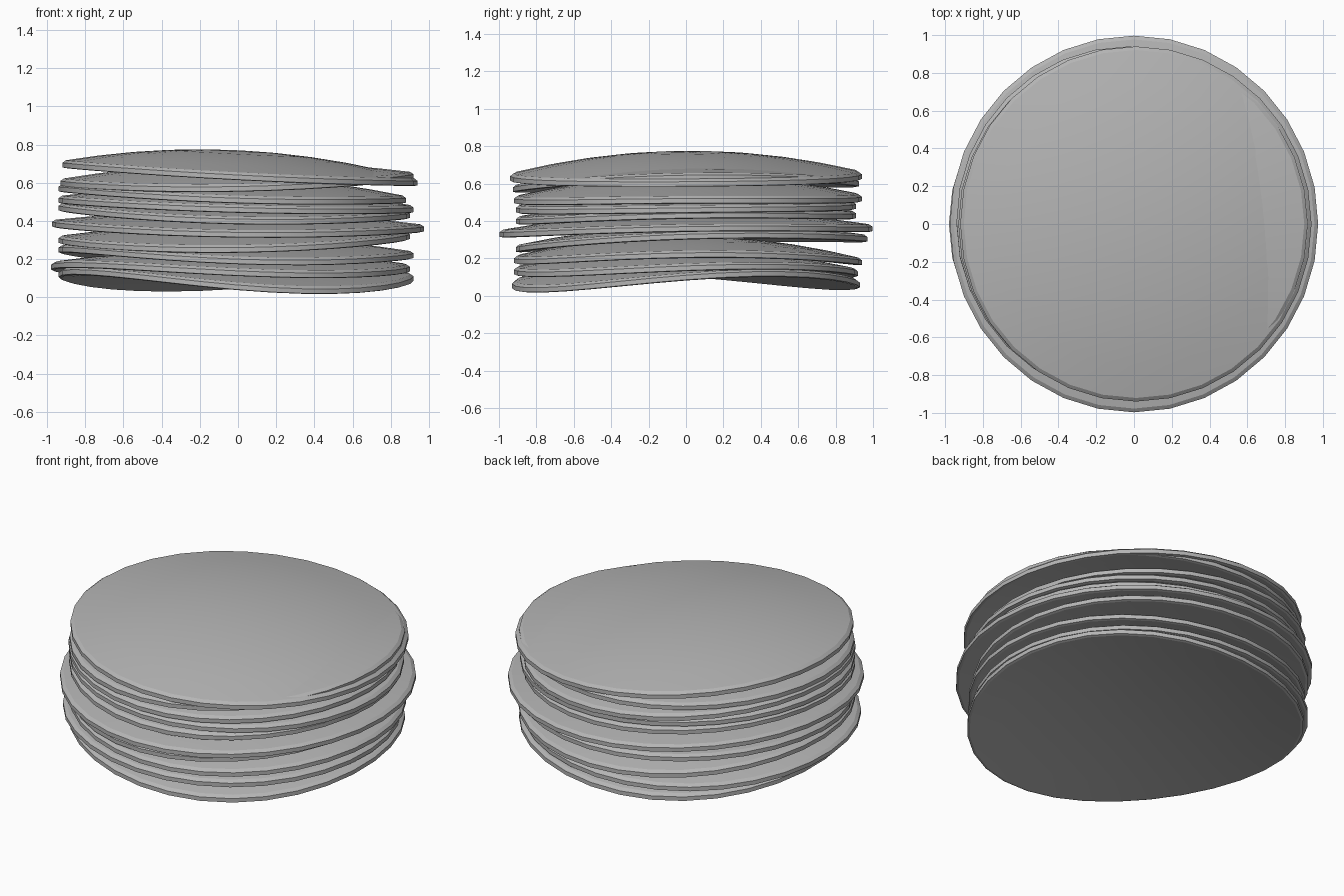
import bpy, bmesh, math

if "Cube" in bpy.data.objects:
    bpy.data.objects.remove(bpy.data.objects["Cube"])

SIDES = 32
THICK = 0.04

grey = bpy.data.materials.new("slice_grey")
grey.diffuse_color = (0.46, 0.46, 0.46, 1)
grey.use_nodes = True
grey.node_tree.nodes["Principled BSDF"].inputs["Base Color"].default_value = grey.diffuse_color

def wavy_disc(name, zc, left, right, front, back, twist, rx, ry, cx=0.0, cy=0.0):
    """Thin domed slice; its rim passes the given heights on each side."""
    h = THICK / 2

    def lift(u, v):
        return (zc + (right - left) / 2 * u + (back - front) / 2 * v
                + ((left + right) / 2 - zc) * u * u
                + ((front + back) / 2 - zc) * v * v
                + 2 * twist * u * v)

    # Cross-section from the top, round the bevelled rim, to the bottom
    inner = [0.2, 0.4, 0.6, 0.8]
    prof = ([(f, h) for f in inner] + [(0.98, h), (1, h - 0.01), (1, -h + 0.006), (0.985, -h)]
            + [(f, -h) for f in reversed(inner)])
    bm = bmesh.new()
    rings = []
    for f, pz in prof:
        ring = []
        for i in range(SIDES):
            q = 2 * math.pi * i / SIDES
            u, v = f * math.cos(q), f * math.sin(q)
            ring.append(bm.verts.new((u * rx + cx, v * ry + cy, lift(u, v) + pz)))
        rings.append(ring)
    top = bm.verts.new((cx, cy, zc + h))
    bot = bm.verts.new((cx, cy, zc - h))
    for i in range(SIDES):
        j = (i + 1) % SIDES
        for ra, rb in zip(rings, rings[1:]):
            bm.faces.new((ra[i], rb[i], rb[j], ra[j]))
        bm.faces.new((top, rings[0][i], rings[0][j]))
        bm.faces.new((bot, rings[-1][j], rings[-1][i]))
    bmesh.ops.recalc_face_normals(bm, faces=bm.faces)
    me = bpy.data.meshes.new(name)
    bm.to_mesh(me)
    bm.free()
    me.materials.append(grey)
    ob = bpy.data.objects.new(name, me)
    bpy.context.collection.objects.link(ob)
    bpy.ops.object.select_all(action='DESELECT')
    ob.select_set(True)
    bpy.context.view_layer.objects.active = ob
    bpy.ops.object.shade_smooth_by_angle(angle=math.radians(20))

# Stack, bottom to top: centre height, rim heights (left, right, front, back),
# diagonal twist, radii, offset
stack = [
    (0.165, 0.12, 0.10, 0.055, 0.06, 0.035, 0.93, 0.93, -0.01, 0.0),
    (0.23, 0.16, 0.15, 0.13, 0.12, 0.02, 0.94, 0.92, -0.04, 0.0),
    (0.30, 0.25, 0.22, 0.19, 0.18, 0.01, 0.93, 0.93, -0.01, 0.01),
    (0.365, 0.30, 0.32, 0.25, 0.305, 0.0, 0.92, 0.94, -0.02, 0.03),
    (0.43, 0.385, 0.36, 0.33, 0.36, 0.0, 0.975, 0.997, 0.0, 0.0),
    (0.495, 0.47, 0.43, 0.40, 0.43, 0.0, 0.92, 0.91, -0.02, 0.0),
    (0.56, 0.51, 0.46, 0.46, 0.48, 0.0, 0.93, 0.91, -0.01, 0.0),
    (0.62, 0.57, 0.51, 0.51, 0.52, 0.0, 0.91, 0.93, -0.03, 0.01),
    (0.685, 0.60, 0.635, 0.57, 0.60, 0.0, 0.925, 0.925, -0.005, 0.0),
    (0.75, 0.695, 0.60, 0.63, 0.64, 0.0, 0.93, 0.94, 0.01, 0.0),
]
for n, d in enumerate(stack, 1):
    wavy_disc(f"slice_{n:02d}", *d)
